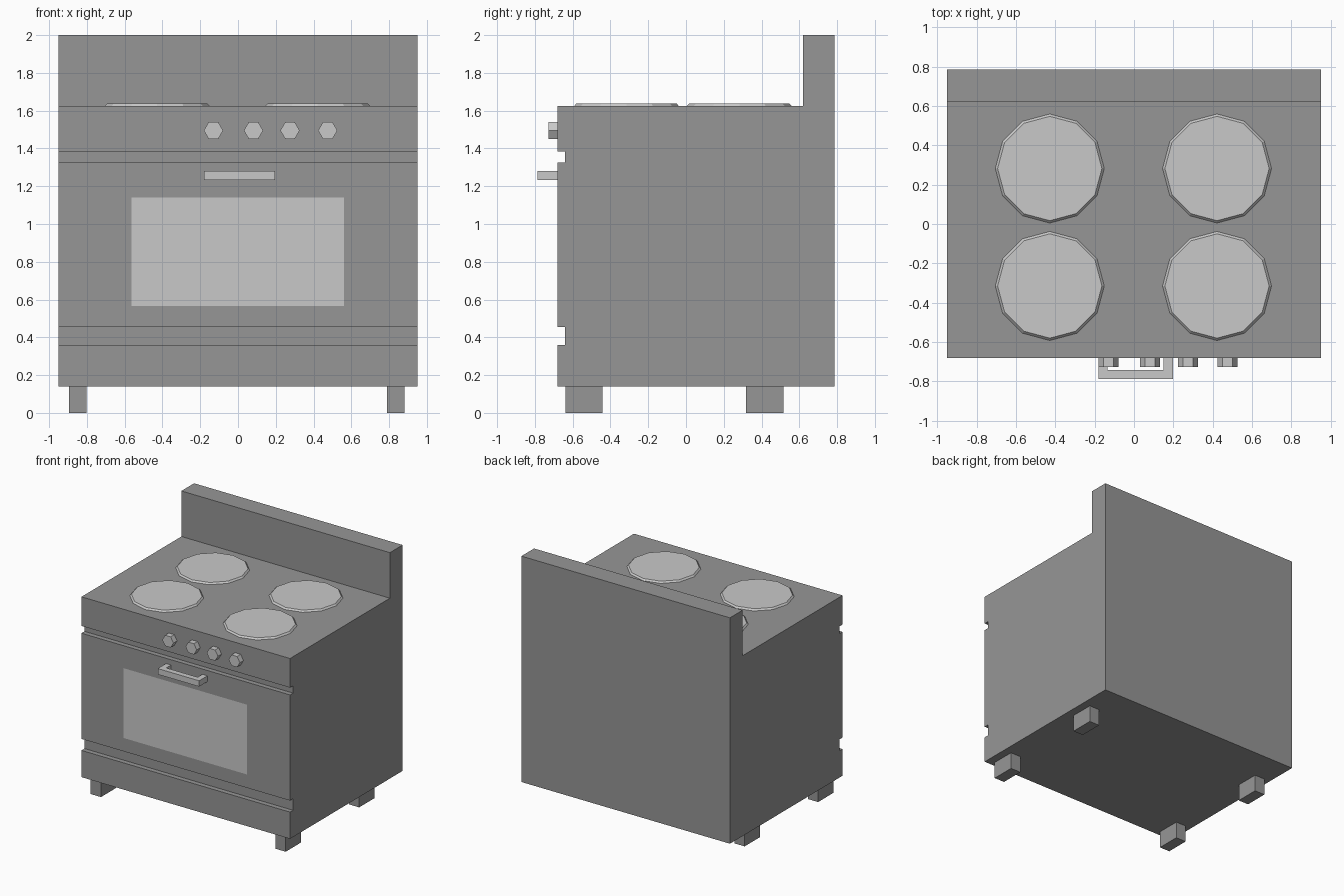
import bpy, bmesh
from math import radians
from mathutils import Matrix, Vector

cube = bpy.data.objects.get("Cube")
if cube:
    bpy.data.objects.remove(cube, do_unlink=True)


def material(name, value):
    mat = bpy.data.materials.new(name)
    mat.use_nodes = True
    color = (value, value, value, 1)
    mat.diffuse_color = color
    mat.node_tree.nodes["Principled BSDF"].inputs["Base Color"].default_value = color
    return mat


dark = material("dark_grey", 0.305)
light = material("light_grey", 0.584)


def finish(bm, name, *mats):
    bmesh.ops.recalc_face_normals(bm, faces=bm.faces)
    mesh = bpy.data.meshes.new(name)
    bm.to_mesh(mesh)
    bm.free()
    for mat in mats:
        mesh.materials.append(mat)
    obj = bpy.data.objects.new(name, mesh)
    bpy.context.collection.objects.link(obj)
    return obj


def prism(points, offset):
    """Extrude a flat outline along offset."""
    bm = bmesh.new()
    face = bm.faces.new([bm.verts.new(p) for p in points])
    ext = bmesh.ops.extrude_face_region(bm, geom=[face], use_keep_orig=True)
    bmesh.ops.translate(bm, vec=offset,
                        verts=[v for v in ext["geom"] if isinstance(v, bmesh.types.BMVert)])
    bmesh.ops.recalc_face_normals(bm, faces=bm.faces)
    return bm


def cone(name, sides, r1, r2, depth, matrix, mat):
    bm = bmesh.new()
    bmesh.ops.create_cone(bm, cap_ends=True, segments=sides, radius1=r1, radius2=r2,
                          depth=depth, matrix=matrix)
    return finish(bm, name, mat)


# Body: side profile with two front grooves and the raised back panel
front, groove, back = -0.68, -0.64, 0.785
profile = [(back, 0.14), (back, 2.0), (0.62, 2.0), (0.62, 1.625), (front, 1.625)]
for top, bottom in ((1.385, 1.325), (0.455, 0.36)):
    profile += [(front, top), (groove, top), (groove, bottom), (front, bottom)]
profile.append((front, 0.14))
bm = prism([(-0.95, y, z) for y, z in profile], (1.9, 0, 0))

# Window: inset face in the oven door, flush with the front
door = next(f for f in bm.faces if f.normal.y < -0.9
            and 0.8 < f.calc_center_median().z < 1.0 and f.calc_center_median().y < -0.66)
bmesh.ops.inset_region(bm, faces=[door], thickness=0.1)
for v in door.verts:
    v.co.x = 0.56 if v.co.x > 0 else -0.565
    v.co.z = 1.14 if v.co.z > 0.9 else 0.565
door.material_index = 1
finish(bm, "oven_body", dark, light)

# Feet
for side, x in (("right", -0.848), ("left", 0.835)):
    for end, y in (("front", -0.54), ("back", 0.416)):
        bm = bmesh.new()
        bmesh.ops.create_cube(bm, size=1, matrix=Matrix.Translation((x, y, 0.07))
                              @ Matrix.Diagonal((0.094, 0.198, 0.14, 1)))
        finish(bm, f"{end}_{side}_foot", dark)

# Burners: twelve-sided plates with a sloped rim
for side, x in (("right", -0.428), ("left", 0.422)):
    for end, y in (("front", -0.315), ("back", 0.282)):
        cone(f"{end}_{side}_burner", 12, 0.278, 0.265, 0.014,
             Matrix.Translation((x, y, 1.631)), light)

# Knobs: hexagons facing the front
for i, x in enumerate((-0.13, 0.082, 0.275, 0.475)):
    turn = Matrix.Rotation(radians(90), 4, "X") @ Matrix.Rotation(radians(30), 4, "Z")
    knob = cone(f"knob_{i + 1}", 6, 0.051, 0.051, 0.05,
                Matrix.Translation((x, -0.702, 1.495)) @ turn, light)
    # Put a corner, not a flat, on each side
    if max(v.co.z for v in knob.data.vertices) > 1.543:
        knob.data.transform(Matrix.Translation((x, 0, 1.495)) @ Matrix.Rotation(radians(30), 4, "Y")
                            @ Matrix.Translation((-x, 0, -1.495)))

# Door handle: bracket outline seen from above
x1, x2, t, out = -0.18, 0.197, 0.046, -0.787
outline = [(x1, front), (x1, out), (x2, out), (x2, front), (x2 - t, front),
           (x2 - t, out + t), (x1 + t, out + t), (x1 + t, front)]
finish(prism([(x, y, 1.233) for x, y in outline], (0, 0, 0.048)), "door_handle", light)
